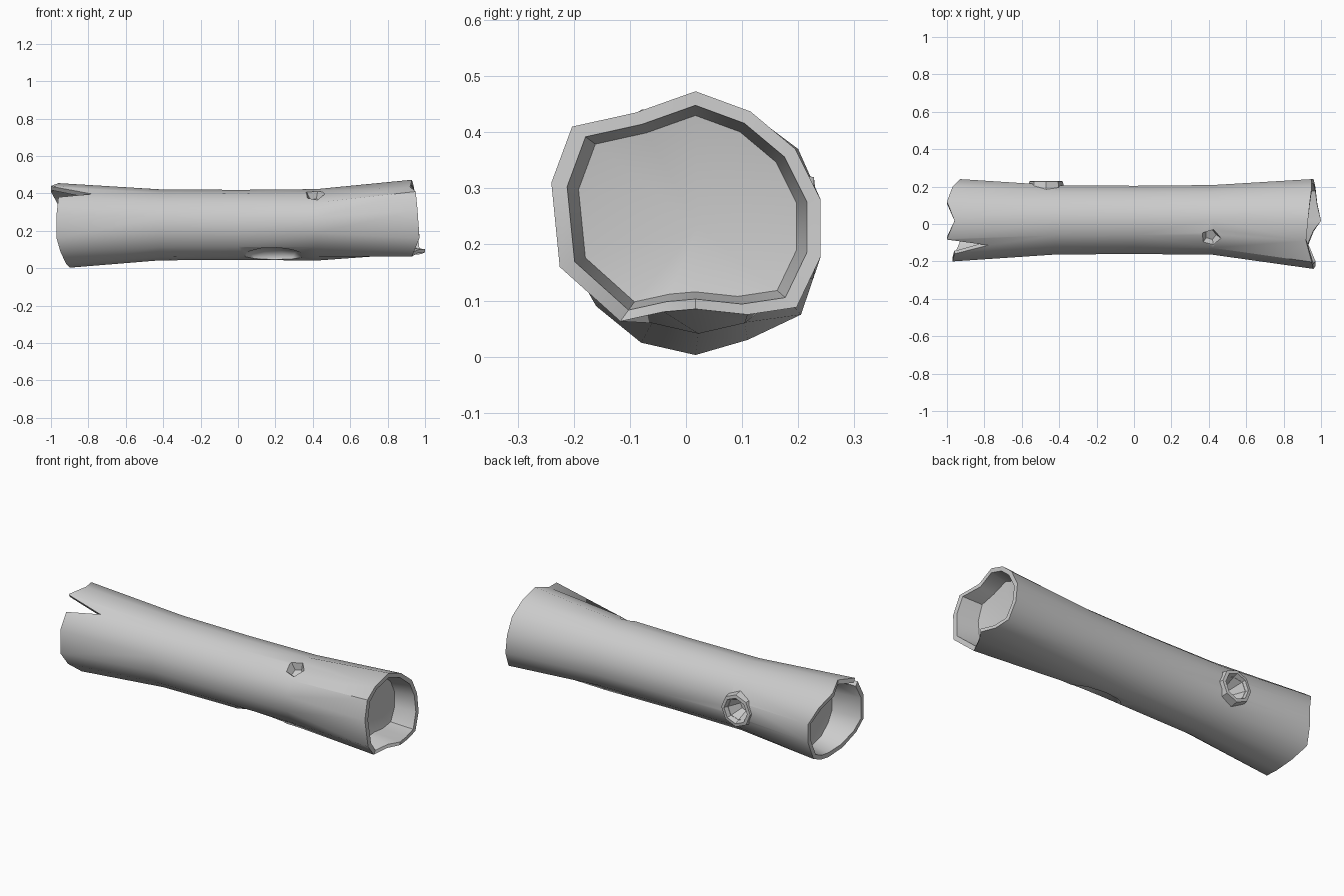
import bpy, bmesh, math
from mathutils import Vector, Matrix

if "Cube" in bpy.data.objects:
    bpy.data.objects.remove(bpy.data.objects["Cube"], do_unlink=True)

mat = bpy.data.materials.new("pale_grey_wood")
mat.use_nodes = True
GREY = (0.6, 0.6, 0.6, 1)
mat.diffuse_color = GREY
mat.node_tree.nodes["Principled BSDF"].inputs["Base Color"].default_value = GREY

SIDES = 14
AXIS = Vector((0, 0.022, 0.232))


def make_object(name, bm):
    bmesh.ops.recalc_face_normals(bm, faces=bm.faces)
    mesh = bpy.data.meshes.new(name)
    bm.to_mesh(mesh)
    bm.free()
    mesh.materials.append(mat)
    obj = bpy.data.objects.new(name, mesh)
    bpy.context.collection.objects.link(obj)
    return obj


def loft(bm, rings, closed=False):
    """Bridge equal rings of points; return the rings of vertices."""
    loops = [[bm.verts.new(p) for p in ring] for ring in rings]
    pairs = list(zip(loops, loops[1:]))
    if closed:
        pairs.append((loops[-1], loops[0]))
    for a, b in pairs:
        n = len(a)
        for i in range(n):
            bm.faces.new((a[i], a[(i + 1) % n], b[(i + 1) % n], b[i]))
    return loops


def circle(radius, height, sides, turn=0.0):
    return [Vector((radius * math.cos(turn + math.tau * i / sides),
                    radius * math.sin(turn + math.tau * i / sides), height))
            for i in range(sides)]


def trunk_ring(x, radius):
    return [AXIS + Vector((x, radius * math.sin(math.tau * i / SIDES),
                           radius * math.cos(math.tau * i / SIDES)))
            for i in range(SIDES)]


def recess(rim, depth_x):
    """Rim thickness and inner wall of a hollow end."""
    mid = sum(rim, Vector()) / len(rim)
    lip = [Vector((p.x, *(mid + (p - mid) * 0.89).yz)) for p in rim]
    floor = [Vector((depth_x, *(mid + (p - mid) * 0.81).yz)) for p in rim]
    return lip, floor


# Jagged rims, from the top round towards the back
right_rim = [Vector(p) for p in (
    (.93, .017, .473), (.94, .115, .437), (.95, .195, .37), (.95, .24, .28),
    (.96, .24, .178), (.97, .197, .088), (.98, .11, .075), (1, .017, .085),
    (.96, -.04, .08), (.93, -.117, .063), (.97, -.225, .16),
    (.96, -.24, .31), (.95, -.203, .41), (.92, -.09, .435))]
left_rim = [Vector(p) for p in (
    (-.96, .017, .455), (-1, .12, .43), (-.97, .2, .37), (-.93, .24, .28),
    (-.93, .24, .178), (-.94, .205, .075), (-.92, .11, .03), (-.9, .017, .003),
    (-.92, -.08, .025), (-.95, -.16, .09), (-.97, -.2, .16),
    (-.97, -.2, .29), (-.96, -.16, .38), (-1, -.08, .44))]

# Trunk with a recess in each end
bm = bmesh.new()
l_lip, l_floor = recess(left_rim, -.8)
r_lip, r_floor = recess(right_rim, .84)
body = [trunk_ring(x, r) for x, r in ((-.42, .19), (0, .187), (.42, .191))]
loops = loft(bm, [l_floor, l_lip, left_rim] + body + [right_rim, r_lip, r_floor])
for loop, x in ((loops[0], -.77), (loops[-1], .81)):
    hub = bm.verts.new(AXIS + Vector((x, 0, 0)))
    for i in range(SIDES):
        bm.faces.new((loop[i], loop[(i + 1) % SIDES], hub))
trunk = make_object("log_trunk", bm)


def cone_cutter(name, r_in, r_out, depth, lift, sides, centre, outward):
    """Tapered pit pointing along the outward direction."""
    bm = bmesh.new()
    ends = loft(bm, [circle(r_in, -depth, sides), circle(r_out, lift, sides)])
    for end in ends:
        bm.faces.new(end)
    turn = Vector(outward).to_track_quat('Z', 'Y').to_matrix().to_4x4()
    bm.transform(Matrix.Translation(centre) @ turn)
    return make_object(name, bm)


cutters = [
    cone_cutter("top_pit_cutter", .03, .065, .04, .02, 5,
                (.41, -.075, .395), (0, -.45, .9)),
    cone_cutter("knot_pit_cutter", .035, .08, .07, .05, 8,
                (-.47, .205, .23), (0, 1, 0)),
]

# Rotted hollow low on the front
bm = bmesh.new()
bmesh.ops.create_icosphere(bm, subdivisions=2, radius=1)
bm.transform(Matrix.Translation((.19, -.09, .055)) @ Matrix.Diagonal((.17, .1, .06, 1)))
cutters.append(make_object("hollow_cutter", bm))

# Split in the left rim
bm = bmesh.new()
outline = [(-1.05, -.07), (-.78, 0), (-1.05, .06)]
ends = loft(bm, [[Vector((x, y, z)) for x, y in outline] for z in (-.1, .1)])
for end in ends:
    bm.faces.new(end)
bm.transform(Matrix.Translation((0, -.12, .405)) @ Matrix.Rotation(math.radians(38), 4, 'X'))
cutters.append(make_object("split_cutter", bm))

for cutter in cutters:
    cutter.hide_render = True
    cutter.hide_set(True)
    mod = trunk.modifiers.new(cutter.name, 'BOOLEAN')
    mod.object = cutter
    mod.solver = 'EXACT'

# Bake the cuts and remove the cutters
depsgraph = bpy.context.evaluated_depsgraph_get()
baked = bpy.data.meshes.new_from_object(trunk.evaluated_get(depsgraph))
trunk.modifiers.clear()
trunk.data = baked
for cutter in cutters:
    bpy.data.objects.remove(cutter, do_unlink=True)

# Raised knot rim on the back
bm = bmesh.new()
loft(bm, [circle(.1, -.04, 8), circle(.09, .02, 8),
          circle(.072, .022, 8), circle(.05, -.045, 8)], closed=True)
bm.transform(Matrix.Translation((-.47, .208, .23)) @ Matrix.Rotation(-math.pi / 2, 4, 'X'))
make_object("knot_rim", bm)

# Smooth bark, crisp broken edges
bpy.ops.object.select_all(action='DESELECT')
trunk.select_set(True)
bpy.context.view_layer.objects.active = trunk
bpy.ops.object.shade_smooth_by_angle(angle=math.radians(42))
